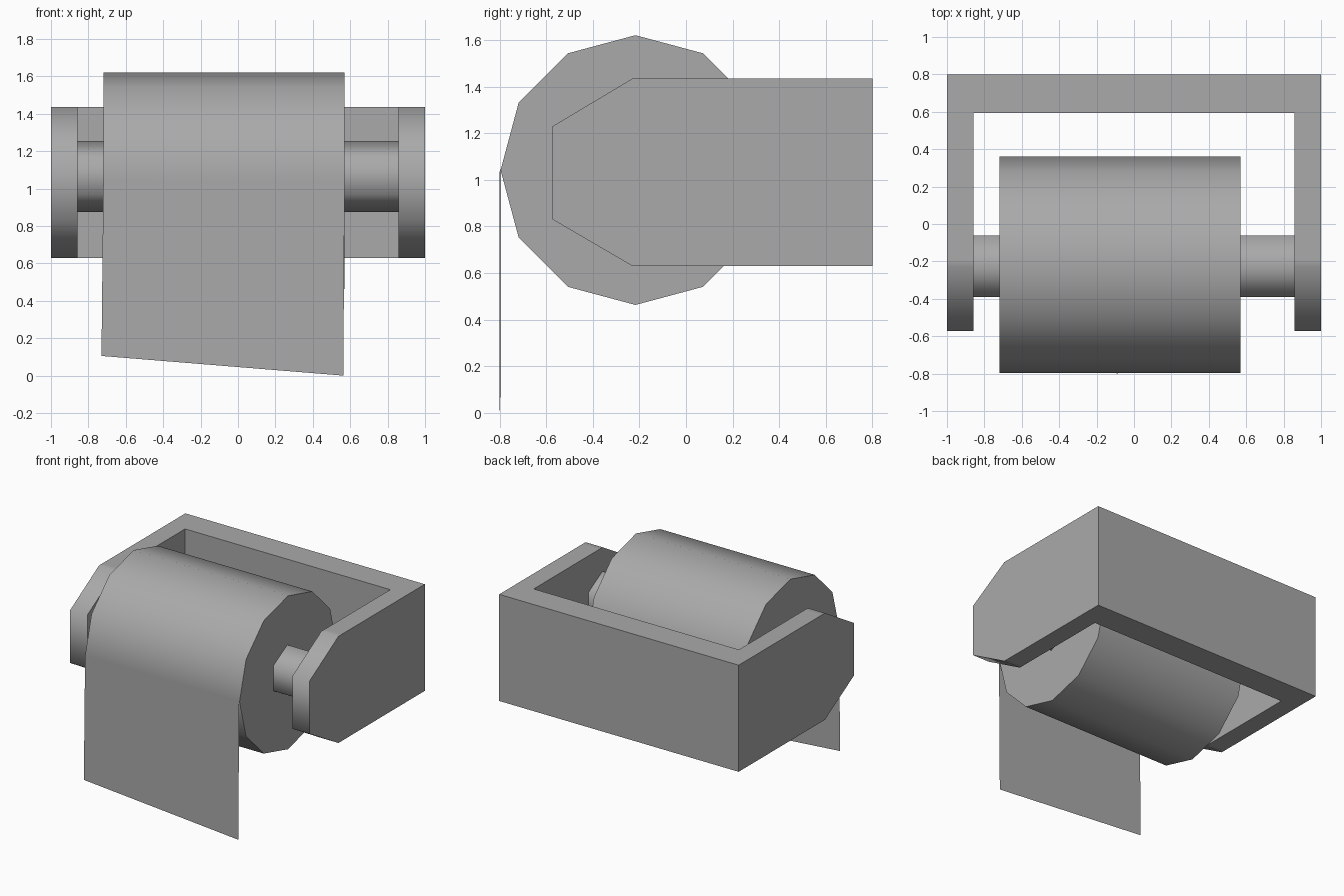
import bpy
import bmesh
from math import radians, sin, cos, tau

cube = bpy.data.objects.get("Cube")
if cube:
    bpy.data.objects.remove(cube)

# One flat grey for every part
GREY = (0.4, 0.4, 0.4, 1)
grey = bpy.data.materials.new("plain_grey")
grey.use_nodes = True
grey.diffuse_color = GREY
grey.node_tree.nodes["Principled BSDF"].inputs["Base Color"].default_value = GREY


def add_object(name, bm):
    mesh = bpy.data.meshes.new(name)
    bm.to_mesh(mesh)
    bm.free()
    obj = bpy.data.objects.new(name, mesh)
    bpy.context.collection.objects.link(obj)
    mesh.materials.append(grey)
    return obj


def select(obj):
    bpy.ops.object.select_all(action='DESELECT')
    obj.select_set(True)
    bpy.context.view_layer.objects.active = obj


def smooth(obj, degrees):
    select(obj)
    bpy.ops.object.shade_smooth_by_angle(angle=radians(degrees))


def prism(name, profile, x0, x1):
    """Extrude a (y, z) profile along x."""
    bm = bmesh.new()
    face = bm.faces.new([bm.verts.new((x0, y, z)) for y, z in profile])
    moved = bmesh.ops.extrude_face_region(bm, geom=[face])["geom"]
    verts = [v for v in moved if isinstance(v, bmesh.types.BMVert)]
    bmesh.ops.translate(bm, verts=verts, vec=(x1 - x0, 0, 0))
    bmesh.ops.recalc_face_normals(bm, faces=bm.faces)
    return add_object(name, bm)


def polygon(y, z, radius, sides):
    """Regular polygon with a corner at the top."""
    return [(y + radius * sin(tau * i / sides), z + radius * cos(tau * i / sides))
            for i in range(sides)]


# U-shaped holder: rounded-end block with the middle cut away
low, high = 0.63, 1.435
holder = prism("holder", [(0.8, low), (0.8, high), (-0.19, high), (-0.23, high),
                          (-0.573, 1.23), (-0.573, 0.83), (-0.23, low), (-0.19, low)], -1, 1)
cutter = prism("holder_cutter", [(-1, 0), (0.593, 0), (0.593, 2), (-1, 2)], -0.857, 0.857)
cutter.hide_render = True
cut = holder.modifiers.new("opening", 'BOOLEAN')
cut.operation = 'DIFFERENCE'
cut.solver = 'EXACT'
cut.object = cutter
select(holder)
bpy.ops.object.modifier_apply(modifier=cut.name)
bpy.data.objects.remove(cutter)
smooth(holder, 65)

# Six-sided rod between the arms
rod = prism("rod", polygon(-0.227, 1.065, 0.19, 6), -0.857, 0.857)
smooth(rod, 65)

# Twelve-sided paper roll
roll = prism("paper_roll", polygon(-0.217, 1.042, 0.579, 12), -0.72, 0.57)
smooth(roll, 40)

# Hanging sheet, with a slightly slanted lower edge
bm = bmesh.new()
corners = [(-0.72, -0.796, 1.05), (-0.73, -0.796, 0.105), (0.563, -0.8, 0), (0.57, -0.8, 1.035)]
bm.faces.new([bm.verts.new(c) for c in corners])
add_object("hanging_sheet", bm)
